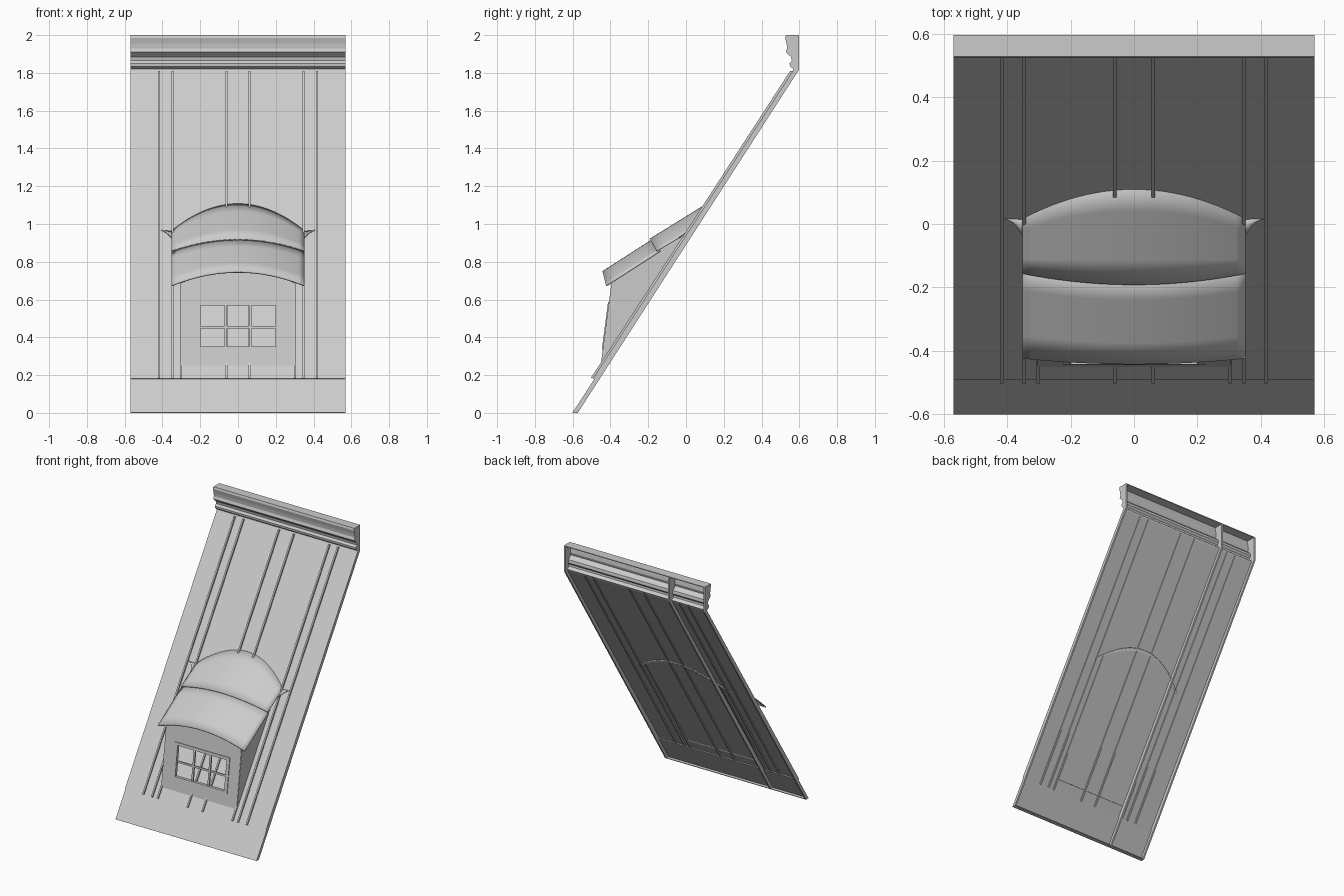
import bpy, bmesh

cube = bpy.data.objects.get("Cube")
if cube:
    bpy.data.objects.remove(cube)

grey = bpy.data.materials.new("light_grey")
grey.use_nodes = True
COLOUR = (0.6, 0.6, 0.6, 1)
grey.diffuse_color = COLOUR
grey.node_tree.nodes["Principled BSDF"].inputs["Base Color"].default_value = COLOUR

HALF = 0.57     # half width of the roof section
WALL = 0.305    # half width of the dormer walls
EAVE = 0.35     # half width of the dormer roof


def skin_y(z):
    """Main slope."""
    return -0.6 + 0.647 * z


def wall_y(z):
    """Leaning dormer front."""
    return -0.445 + 0.13 * (z - 0.27)


def arch_z(x, y):
    """Curved dormer roof surface."""
    return 0.75 - 0.083 * (x / EAVE) ** 2 + 0.643 * (y + 0.44)


def meet_y(x):
    """Where the dormer roof meets the main slope."""
    return (arch_z(x, 0) * 0.647 - 0.6) / (1 - 0.643 * 0.647)


def wall_top(x):
    """Where the dormer front meets its roof."""
    z = 0.7
    for _ in range(8):
        z = arch_z(x, wall_y(z))
    return z - 0.003


def span(a, b, n):
    return [a + (b - a) * i / n for i in range(n + 1)]


def finish(name, bm, thickness=0.0, smooth=False):
    bmesh.ops.recalc_face_normals(bm, faces=bm.faces)
    mesh = bpy.data.meshes.new(name)
    bm.to_mesh(mesh)
    bm.free()
    mesh.materials.append(grey)
    ob = bpy.data.objects.new(name, mesh)
    bpy.context.collection.objects.link(ob)
    if thickness:
        mod = ob.modifiers.new("thickness", 'SOLIDIFY')
        mod.thickness = thickness
        mod.offset = 0
    if smooth:
        bpy.ops.object.select_all(action='DESELECT')
        ob.select_set(True)
        bpy.context.view_layer.objects.active = ob
        bpy.ops.object.shade_smooth_by_angle()
    return ob


def sheet(name, us, vs, place, thickness, skip=None, smooth=False):
    """Grid of faces placed by a function of two parameters."""
    bm = bmesh.new()
    rows = [[bm.verts.new(place(u, v)) for u in us] for v in vs]
    for j in range(len(vs) - 1):
        for i in range(len(us) - 1):
            if skip and skip((us[i] + us[i + 1]) / 2, j):
                continue
            bm.faces.new((rows[j][i], rows[j][i + 1], rows[j + 1][i + 1], rows[j + 1][i]))
    return finish(name, bm, thickness, smooth)


def prism(name, pts, x, width):
    """Side profile (y, z) extruded across x."""
    bm = bmesh.new()
    face = bm.faces.new([bm.verts.new((x - width / 2, y, z)) for y, z in pts])
    out = bmesh.ops.extrude_face_region(bm, geom=[face])
    moved = [v for v in out["geom"] if isinstance(v, bmesh.types.BMVert)]
    bmesh.ops.translate(bm, verts=moved, vec=(width, 0, 0))
    return finish(name, bm)


def bar(name, x0, x1, z0, z1, front, back):
    """Bar lying on the leaning dormer front."""
    pts = [(wall_y(z0) - front, z0), (wall_y(z1) - front, z1),
           (wall_y(z1) + back, z1), (wall_y(z0) + back, z0)]
    return prism(name, pts, (x0 + x1) / 2, x1 - x0)


# Roof skin with moulded cornice, open at the back
cornice = [(0.564, 1.805), (0.572, 1.82), (0.552, 1.835), (0.55, 1.85), (0.562, 1.865),
           (0.558, 1.885), (0.53, 1.91), (0.537, 1.93), (0.534, 1.955), (0.526, 1.985),
           (0.53, 2.0)]
profile = [(skin_y(0), 0), (skin_y(0.18), 0.18), (skin_y(0.18) - 0.008, 0.182),
           (skin_y(1.8) - 0.004, 1.8)] + cornice
sheet("roof_skin", [-HALF, HALF], range(len(profile)),
      lambda u, v: (u, *profile[v]), 0.003)

# End webs and one inner web
web = profile + [(0.597, 2.0), (0.597, 1.815), (skin_y(0) + 0.027, 0)]
for name, x in (("right_web", -HALF + 0.006), ("left_web", HALF - 0.006), ("inner_web", -0.28)):
    prism(name, web, x, 0.012)

# Closing strips at the top and foot
prism("top_strip", [(0.53, 2), (0.597, 2), (0.597, 1.994), (0.53, 1.994)], 0, 2 * HALF)
prism("foot_strip", [(-0.6, 0), (-0.573, 0), (-0.57, 0.005), (-0.597, 0.005)], 0, 2 * HALF)

# Standing seams
for side, sign in (("right", -1), ("left", 1)):
    for label, x, top in (("outer", 0.418, 1.81), ("middle", 0.347, 1.81),
                          ("dormer", 0.302, 0.4), ("inner", 0.06, 1.81)):
        seam = [(skin_y(0.18) - 0.02, 0.185), (skin_y(top) - 0.02, top),
                (skin_y(top) + 0.003, top), (skin_y(0.18) + 0.003, 0.18)]
        prism(f"{side}_{label}_seam", seam, sign * x, 0.011)

# Dormer front with the window opening
columns = span(-WALL, -0.2, 4)[:-1] + span(-0.2, 0.2, 12) + span(0.2, WALL, 4)[1:]


def front_point(x, row):
    z = (0.25, 0.35, 0.57, wall_top(x))[row]
    return x, wall_y(z), z


sheet("dormer_front", columns, range(4), front_point, 0.008,
      skip=lambda x, row: row == 1 and abs(x) < 0.2)

# Dormer side walls
for name, sign in (("right_dormer_wall", -1), ("left_dormer_wall", 1)):
    top, end = wall_top(WALL), meet_y(WALL)
    side = [(wall_y(0.25), 0.25), (wall_y(top), top),
            (end, arch_z(WALL, end) - 0.003), (skin_y(0.25), 0.25)]
    prism(name, side, sign * (WALL - 0.002), 0.008)

# Window surround and glazing bars
for name, x0, x1, z0, z1 in (
        ("window_sill", -0.222, 0.222, 0.335, 0.352), ("window_head", -0.222, 0.222, 0.568, 0.588),
        ("window_right_jamb", -0.222, -0.198, 0.352, 0.568),
        ("window_left_jamb", 0.198, 0.222, 0.352, 0.568)):
    bar(name, x0, x1, z0, z1, 0.009, 0.012)
for i, x in enumerate((-0.065, 0.065)):
    bar(f"upright_glazing_bar_{i + 1}", x - 0.007, x + 0.007, 0.35, 0.57, 0.003, 0.008)
bar("cross_glazing_bar", -0.2, 0.2, 0.448, 0.46, 0.002, 0.008)


# Dormer roof in two overlapping sheets
def lower_roof(x, t):
    u = (x / EAVE) ** 2
    a, b = -0.44 + 0.018 * u, -0.17 + 0.035 * u
    y = a + (b - a) * t
    return x, y, arch_z(x, y) - 0.004


def upper_roof(x, t):
    a, b = -0.19 + 0.035 * (x / EAVE) ** 2, meet_y(x) + 0.004
    y = a + (b - a) * t
    return x, y, arch_z(x, y) + 0.008 * (1 - t)


arc = span(-EAVE, EAVE, 24)
sheet("dormer_lower_roof", arc, span(0, 1, 4), lower_roof, 0.01, smooth=True)
sheet("dormer_upper_roof", arc, span(0, 1, 4), upper_roof, 0.008, smooth=True)

# Small curved flares where the eaves run into the slope
for name, sign in (("right_flare", -1), ("left_flare", 1)):
    def flare(t, v, sign=sign):
        y = 0.016 - 0.055 * (1 - t) ** 2 * (1 - v)
        return sign * (EAVE + 0.06 * t), y, arch_z(EAVE, y) + 0.005 * t
    sheet(name, span(0, 0.97, 6), [0, 1], flare, 0.006, smooth=True)
